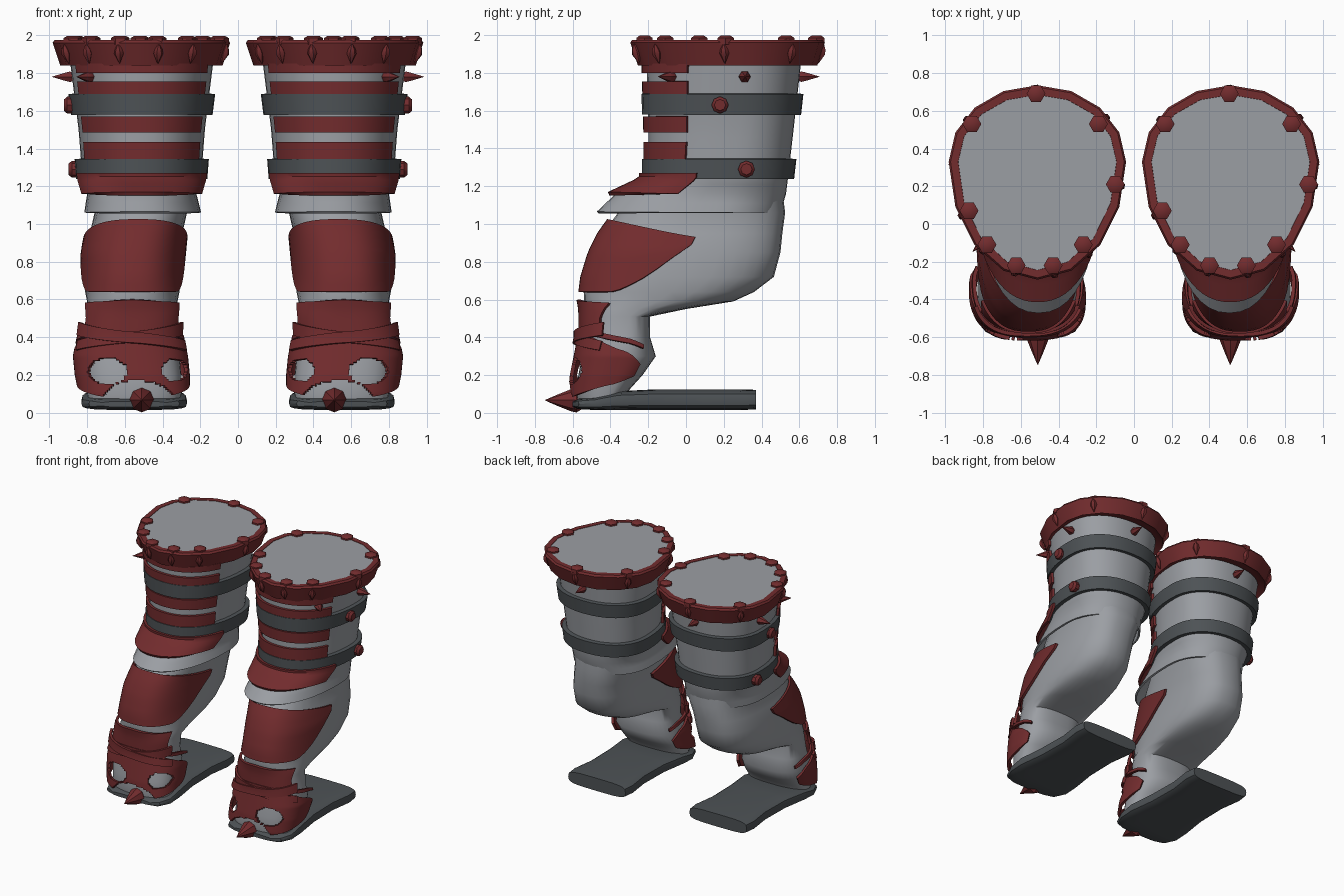
import bpy, bmesh, math
from mathutils import Vector

if "Cube" in bpy.data.objects:
    bpy.data.objects.remove(bpy.data.objects["Cube"])


def material(name, color):
    m = bpy.data.materials.new(name)
    m.diffuse_color = (*color, 1)
    m.use_nodes = True
    m.node_tree.nodes["Principled BSDF"].inputs["Base Color"].default_value = m.diffuse_color
    return m


GREY = material("steel grey", (0.33, 0.345, 0.37))
RED = material("dark red", (0.17, 0.025, 0.027))
DARK = material("charcoal", (0.075, 0.085, 0.092))

# Cross-sections of one leg: z, centre x, half width, front y, widest y, back y
LEG = [(1.25, .51, .28, -.18, .20, .50), (1.06, .515, .245, -.36, .15, .525),
       (.95, .54, .245, -.44, .10, .51), (.85, .555, .25, -.49, .05, .50),
       (.72, .56, .25, -.53, 0, .465), (.64, .56, .25, -.54, -.08, .36),
       (.59, .56, .24, -.54, -.15, .25), (.55, .56, .24, -.53, -.25, 0),
       (.51, .56, .235, -.53, -.30, -.19), (.40, .57, .24, -.53, -.32, -.19),
       (.30, .57, .26, -.55, -.35, -.16), (.20, .56, .26, -.57, -.38, -.23),
       (.10, .55, .25, -.58, -.42, -.32), (.05, .55, .24, -.57, -.42, -.33)]
SLEEVE = [(1.86, .51, .38, -.21, .30, .61), (1.5, .51, .335, -.20, .28, .57),
          (1.24, .51, .315, -.20, .25, .54), (1.16, .51, .29, -.37, .20, .53),
          (1.06, .505, .31, -.475, .15, .50)]


def section(table, z):
    for hi, lo in zip(table, table[1:]):
        if z >= lo[0] or lo is table[-1]:
            t = min(1, max(0, (hi[0] - z) / (hi[0] - lo[0])))
            return [a + (b - a) * t for a, b in zip(hi[1:], lo[1:])]


def surface(sec, z, a, off=0, p=1.0):
    """Point on an egg-shaped section; angle 0 faces the front, off pushes outward."""
    cx, hw, yf, ym, yb = sec
    s, c = math.sin(a), math.cos(a)
    s, c = (math.copysign(abs(v) ** p, v) for v in (s, c))
    depth = (ym - yf if c > 0 else yb - ym) + off
    return Vector((cx + (hw + off) * s, ym - depth * c, z))


def power(table):
    return .78 if table is LEG else .9


def finish(bm, name, mat, mirror=True, thick=0, angle=35):
    """Make the right part and its mirrored (or shifted) left twin."""
    bmesh.ops.remove_doubles(bm, verts=bm.verts, dist=1e-5)
    bmesh.ops.recalc_face_normals(bm, faces=bm.faces)
    for side in ("right", "left"):
        if side == "left":
            for v in bm.verts:
                v.co.x = -v.co.x if mirror else v.co.x - 1.024
            if mirror:
                bmesh.ops.reverse_faces(bm, faces=bm.faces)
        me = bpy.data.meshes.new(side + "_" + name)
        bm.to_mesh(me)
        me.materials.append(mat)
        ob = bpy.data.objects.new(side + "_" + name, me)
        bpy.context.collection.objects.link(ob)
        bpy.ops.object.select_all(action='DESELECT')
        ob.select_set(True)
        bpy.context.view_layer.objects.active = ob
        if thick:
            mod = ob.modifiers.new("thickness", 'SOLIDIFY')
            mod.thickness, mod.offset = thick, 0
            bpy.ops.object.convert(target='MESH')
        bpy.ops.object.shade_smooth_by_angle(angle=math.radians(angle))
    bm.free()


def loft(bm, rings, caps=True):
    rows = [[bm.verts.new(p) for p in r] for r in rings]
    n = len(rows[0])
    for r, q in zip(rows, rows[1:]):
        for i in range(n):
            bm.faces.new((r[i], r[(i + 1) % n], q[(i + 1) % n], q[i]))
    if caps:
        bm.faces.new(rows[0])
        bm.faces.new(rows[-1])


def ring(sec, z, n, off=0, p=1.0):
    return [surface(sec, z, math.tau * i / n, off, p) for i in range(n)]


def plate(name, mat, table, top, bottom, amax, off, thick=.02, nu=32, nv=5, hole=None):
    """Shell following the leg; top and bottom heights are functions of u in -1..1."""
    bm = bmesh.new()
    rows = []
    for j in range(nv + 1):
        row = []
        for i in range(nu + 1):
            u = 2 * i / nu - 1
            z = top(u) + (bottom(u) - top(u)) * j / nv
            row.append(bm.verts.new(surface(section(table, z), z, u * math.radians(amax),
                                            off, power(table))))
        rows.append(row)
    for j in range(nv):
        for i in range(nu):
            f = (rows[j][i], rows[j][i + 1], rows[j + 1][i + 1], rows[j + 1][i])
            mid = sum((v.co for v in f), Vector()) / 4
            if not (hole and hole(mid)):
                bm.faces.new(f)
    finish(bm, name, mat, thick=thick)


def turned(bm, loc, direction, profile, sides=6):
    """Lathe (radius, distance) pairs along a direction."""
    q = Vector(direction).to_track_quat('Z', 'Y')
    loft(bm, [[Vector(loc) + q @ Vector((r * math.cos(math.tau * i / sides),
                                         r * math.sin(math.tau * i / sides), d))
               for i in range(sides)] for r, d in profile])


def flat(z):
    return lambda u: z


# Leg and upper sleeve
bm = bmesh.new()
loft(bm, [ring(s[1:], s[0], 32, 0, power(LEG)) for s in LEG])
finish(bm, "leg", GREY, angle=60)
plate("sleeve", GREY, SLEEVE, flat(1.86), flat(1.06), 180, -.008, .015, 40, 16)

# Red front bands and the flared lowest band
for i, (hi, lo) in enumerate([(1.85, 1.80), (1.755, 1.69), (1.57, 1.485), (1.435, 1.34)]):
    plate(f"front_band_{i + 1}", RED, SLEEVE, flat(hi), flat(lo), 59, .016, nv=1, nu=20)
plate("flared_band", RED, SLEEVE, flat(1.27), flat(1.16), 69, .04, nu=24)

# Dark straps
plate("upper_strap", DARK, SLEEVE, flat(1.69), flat(1.58), 180, .013, .035, 36, 1)
plate("lower_strap", DARK, SLEEVE, flat(1.345), flat(1.24), 180, .015, .035, 36, 1)

# Knee guard, shin band and wrapped strips
plate("knee_guard", RED, LEG, lambda u: 1.02 - .09 * u * u,
      lambda u: .64 + .25 * (max(0, abs(u) - .6) / .4) ** 2, 88, .02, nv=10)
plate("shin_band", RED, LEG, lambda u: .60 - .02 * abs(u), lambda u: .42 + .03 * abs(u), 60, .03)
plate("wrap_level", RED, LEG, lambda u: .45 - .09 * u * u, lambda u: .42 - .08 * u * u, 118, .035, nv=2)
for i, s in enumerate((-1, 1)):
    plate(f"wrap_diagonal_{i + 1}", RED, LEG, lambda u: .43 + s * .05 * u, lambda u: .37 + s * .04 * u,
          68, .045 + .01 * i, nv=2)


# Boot guard with rounded gaps above the toes
def toe_gap(p):
    gaps = ((.69, .22, .10, .07), (.34, .225, .065, .06), (.53, .08, .18, .09))
    return p.y < -.42 and any(((p.x - x) / rx) ** 2 + ((p.z - z) / rz) ** 2 < 1
                              for x, z, rx, rz in gaps)


plate("boot_guard", RED, LEG, lambda u: .43 - .17 * u * u, lambda u: .08 + .12 * u * u,
      118, .035, nu=90, nv=30, hole=toe_gap)

# Sole: y, centre x, half width, bottom, top
bm = bmesh.new()
SOLE = [(-.60, .55, .17, .03, .06), (-.57, .55, .24, .02, .075), (-.48, .55, .28, .015, .085),
        (-.36, .55, .28, .015, .115), (-.15, .55, .25, .015, .125), (.1, .55, .245, .015, .125),
        (.28, .55, .27, .015, .125), (.37, .55, .26, .018, .122)]
rings = []
for y, cx, hw, lo, hi in SOLE:
    rings.append([])
    for i in range(20):
        c, s = math.cos(math.tau * i / 20), math.sin(math.tau * i / 20)
        rings[-1].append(Vector((cx + hw * math.copysign(abs(c) ** .5, c), y,
                                 (lo + hi) / 2 + (hi - lo) / 2 * math.copysign(abs(s) ** .5, s))))
loft(bm, rings)
finish(bm, "sole", DARK)

# Toe spike
bm = bmesh.new()
turned(bm, (.51, -.54, .067), (0, -1, 0), [(.04, 0), (.065, .04), (.058, .07), (.03, .14), (.002, .205)], 8)
finish(bm, "toe_spike", RED)

# Top rim and cap
RIM = (.512, .47, -.295, .33, .735)
bm = bmesh.new()
loft(bm, [ring(RIM, z, 16, off) for z, off in
          ((1.88, -.10), (1.84, -.04), (1.96, 0), (1.975, -.01), (1.975, -.05), (1.94, -.06))])
finish(bm, "rim", RED, mirror=False)
bm = bmesh.new()
loft(bm, [ring(RIM, 1.93, 16, -.046), ring(RIM, 1.972, 16, -.049)])
finish(bm, "top_cap", GREY, mirror=False)

# Studs on the rim with pointed drops below them
studs, drops = bmesh.new(), bmesh.new()
for x, y in [(.505, .69), (.165, .53), (.835, .53), (.925, .21), (.15, .07),
             (.245, -.11), (.755, -.11), (.40, -.22), (.595, -.22)]:
    turned(studs, (x, y, 1.95), (0, 0, 1), [(.05, 0), (.05, .035), (.03, .047)])
    out = Vector((x - .512, (y - .33) * (.74 if y < .33 else 1.2), 0))
    a = math.atan2(out.x, -out.y)
    foot = surface(RIM, 1.85, a, -.035)
    tip = surface(RIM, 1.96, a, -.005)
    turned(drops, foot, tip - foot, [(.002, 0), (.026, .055), (.02, .08), (.004, .105)])
finish(studs, "rim_studs", RED, mirror=False)
finish(drops, "rim_drops", RED, mirror=False)

# Spikes below the rim and studs on the straps
bm = bmesh.new()
for a in (45, 92, 180):
    r = math.radians(a)
    p = surface(section(SLEEVE, 1.78), 1.78, r, -.02, .9)
    turned(bm, p, (math.sin(r), -math.cos(r), 0), [(.02, 0), (.032, .03), (.025, .055), (.001, .125)])
finish(bm, "side_spikes", RED)
bm = bmesh.new()
for x, y, z in ((.86, .18, 1.63), (.835, .32, 1.29)):
    turned(bm, (x, y, z), (1, 0, 0), [(.042, 0), (.045, .045), (.03, .062)], 8)
finish(bm, "strap_studs", RED)
